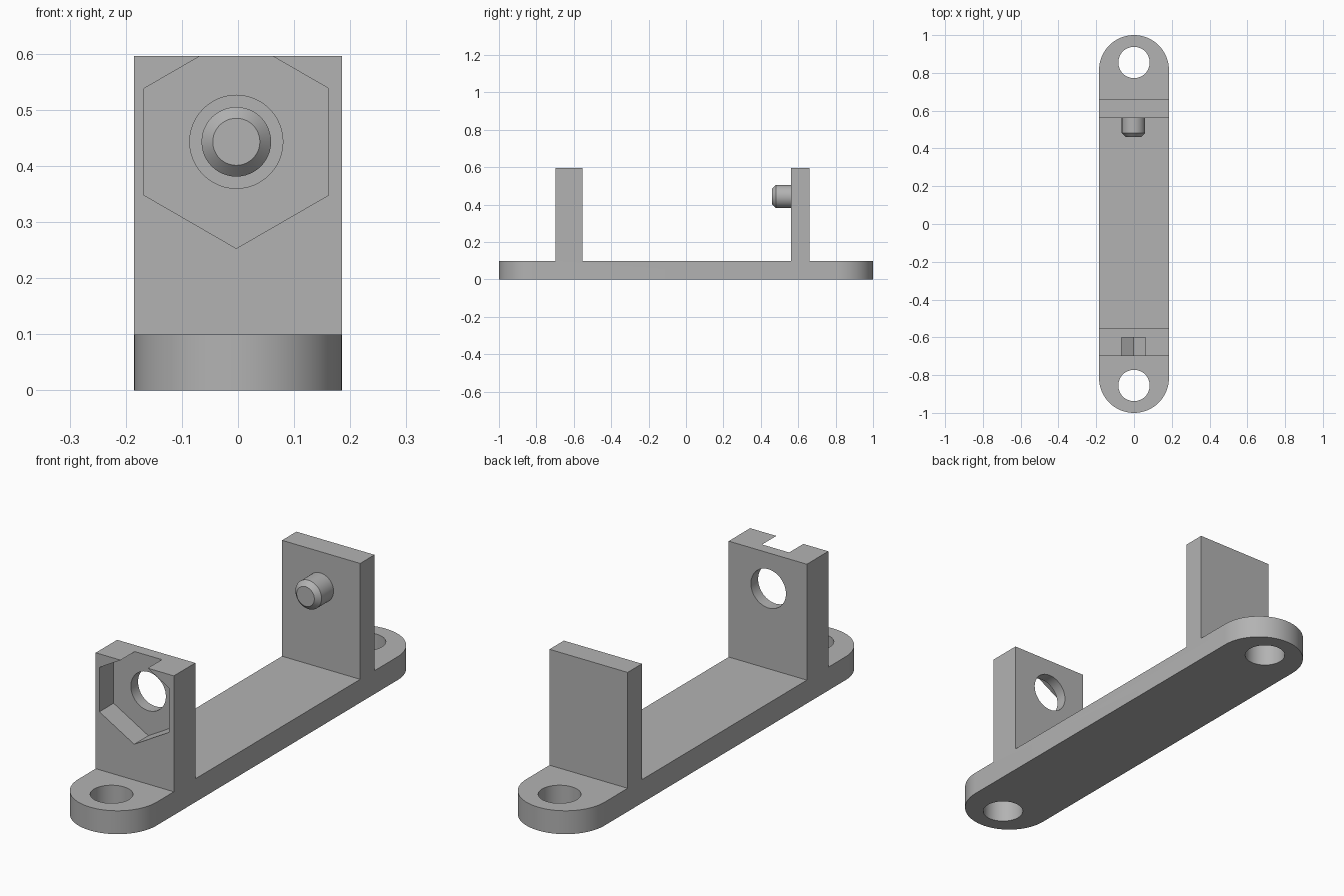
import bpy
import bmesh
import math
from mathutils import Matrix, Vector

if "Cube" in bpy.data.objects:
    bpy.data.objects.remove(bpy.data.objects["Cube"])

grey = bpy.data.materials.new("mid_grey")
grey.use_nodes = True
colour = (0.45, 0.45, 0.45, 1)
grey.diffuse_color = colour
grey.node_tree.nodes["Principled BSDF"].inputs["Base Color"].default_value = colour

HALF_W, BASE_T, TOP = 0.185, 0.1, 0.596
FRONT_WALL = (-0.698, -0.553)
BACK_WALL = (0.562, 0.659)
POCKET_END = -0.602
AXIS_X, AXIS_Z = -0.003, 0.443
HOLE_R, HOLE_Y = 0.083, 0.855


def prism(name, points, direction):
    """Extrude a closed 3D outline along a direction."""
    bm = bmesh.new()
    face = bm.faces.new([bm.verts.new(p) for p in points])
    new = bmesh.ops.extrude_face_region(bm, geom=[face])["geom"]
    bmesh.ops.translate(bm, vec=Vector(direction),
                        verts=[v for v in new if isinstance(v, bmesh.types.BMVert)])
    bmesh.ops.recalc_face_normals(bm, faces=bm.faces)
    return to_object(name, bm)


def to_object(name, bm):
    mesh = bpy.data.meshes.new(name)
    bm.to_mesh(mesh)
    bm.free()
    mesh.materials.append(grey)
    obj = bpy.data.objects.new(name, mesh)
    bpy.context.collection.objects.link(obj)
    return obj


def cylinder(name, r1, r2, start, end, sides, along_y=True):
    """Closed cylinder or cone between two points on one axis."""
    start, end = Vector(start), Vector(end)
    turn = Matrix.Rotation(math.radians(90), 4, "X") if along_y else Matrix()
    bm = bmesh.new()
    bmesh.ops.create_cone(bm, cap_ends=True, segments=sides, radius1=r1, radius2=r2,
                          depth=(end - start).length,
                          matrix=Matrix.Translation((start + end) / 2) @ turn)
    return to_object(name, bm)


def activate(obj):
    bpy.ops.object.select_all(action="DESELECT")
    obj.select_set(True)
    bpy.context.view_layer.objects.active = obj


def combine(target, tool, operation):
    """Apply a boolean and discard the tool."""
    mod = target.modifiers.new("cut", "BOOLEAN")
    mod.operation, mod.solver, mod.object = operation, "EXACT", tool
    activate(target)
    bpy.ops.object.modifier_apply(modifier=mod.name)
    bpy.data.objects.remove(tool)


# Bracket: side profile with two upright walls, trimmed to a round-ended outline
profile = [(-1.1, 0), (1.1, 0), (1.1, BASE_T)]
for near, far in (BACK_WALL, FRONT_WALL):
    profile += [(far, BASE_T), (far, TOP), (near, TOP), (near, BASE_T)]
profile.append((-1.1, BASE_T))
bracket = prism("bracket", [(-0.3, y, z) for y, z in profile], (0.6, 0, 0))

outline = []
for side in (1, -1):
    for i in range(33):
        a = math.pi * i / 32
        outline.append((side * HALF_W * math.cos(a),
                        side * (1 - HALF_W + HALF_W * math.sin(a)), -0.1))
combine(bracket, prism("outline_cutter", outline, (0, 0, 1)), "INTERSECT")

# Mounting holes in both ends
for y in (HOLE_Y, -HOLE_Y):
    combine(bracket, cylinder("hole_cutter", HOLE_R, HOLE_R, (0, y, -0.1), (0, y, 0.2),
                              48, along_y=False), "DIFFERENCE")

# Hexagonal nut pocket, open at the top, and the bolt hole behind it
hexagon = [(AXIS_X + 0.19 * math.sin(math.pi * i / 3), -0.8,
            AXIS_Z + 0.19 * math.cos(math.pi * i / 3)) for i in range(6)]
combine(bracket, prism("pocket_cutter", hexagon, (0, POCKET_END + 0.8, 0)), "DIFFERENCE")
combine(bracket, cylinder("bolt_cutter", HOLE_R, HOLE_R, (AXIS_X, -0.8, AXIS_Z),
                          (AXIS_X, -0.5, AXIS_Z), 48), "DIFFERENCE")

# Chamfered pin on the inner face of the back wall
pin = cylinder("pin", 0.062, 0.062, (AXIS_X, 0.461, AXIS_Z),
               (AXIS_X, BACK_WALL[0] + 0.01, AXIS_Z), 48)
bm = bmesh.new()
bm.from_mesh(pin.data)
tip = [e for e in bm.edges if all(v.co.y < 0.47 for v in e.verts)]
bmesh.ops.bevel(bm, geom=tip, offset=0.02, segments=1, affect="EDGES")
bm.to_mesh(pin.data)
bm.free()

for obj in (bracket, pin):
    activate(obj)
    bpy.ops.object.shade_smooth_by_angle(angle=math.radians(25))
